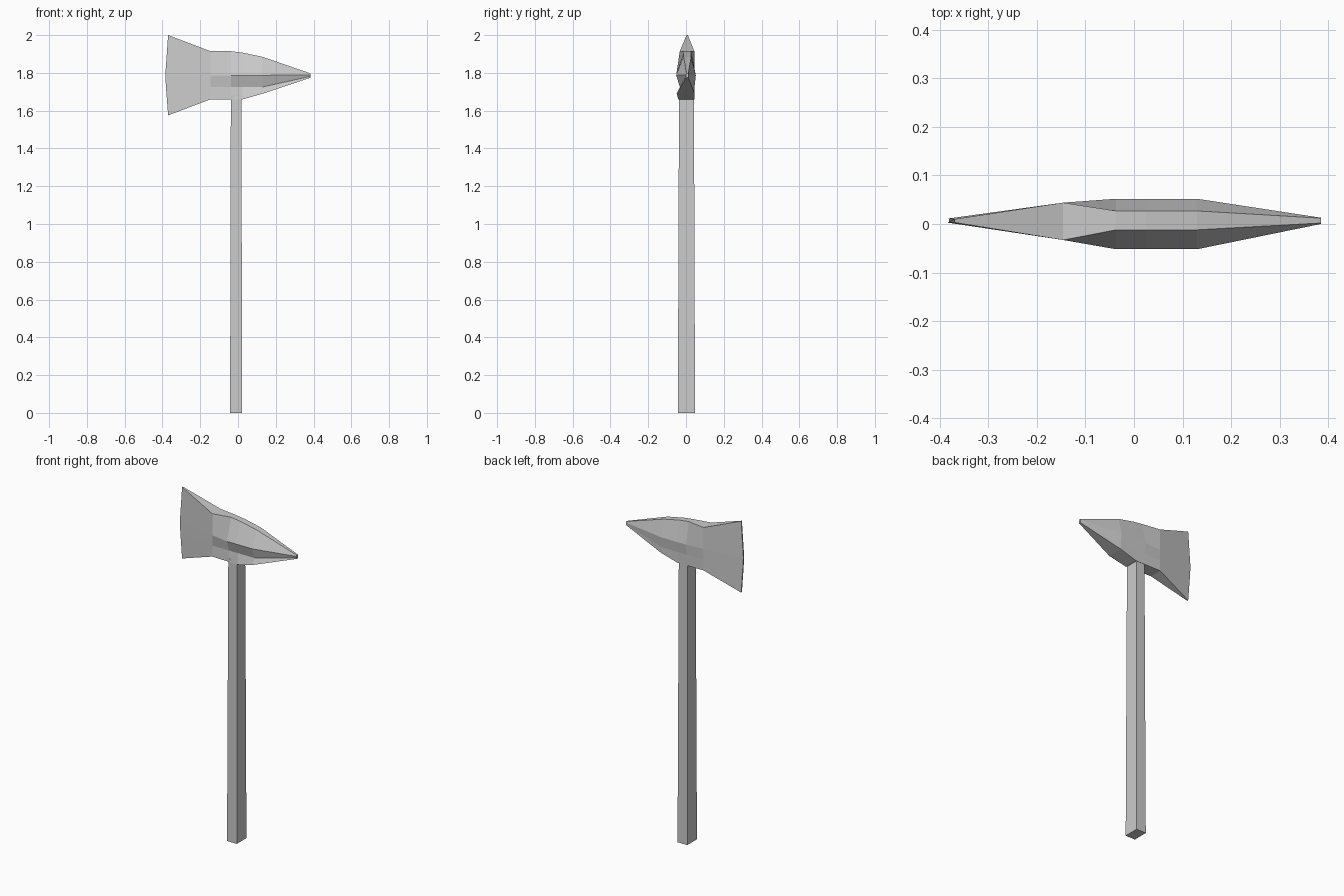
import bpy, bmesh

if "Cube" in bpy.data.objects:
    bpy.data.objects.remove(bpy.data.objects["Cube"])


def loft(name, rings):
    """Skin a list of equal-length point rings and cap both ends."""
    bm = bmesh.new()
    loops = [[bm.verts.new(p) for p in ring] for ring in rings]
    n = len(loops[0])
    for a, b in zip(loops, loops[1:]):
        for i in range(n):
            j = (i + 1) % n
            bm.faces.new((a[i], a[j], b[j], b[i]))
    bm.faces.new(loops[0])
    bm.faces.new(loops[-1])
    bmesh.ops.recalc_face_normals(bm, faces=bm.faces)
    mesh = bpy.data.meshes.new(name)
    bm.to_mesh(mesh)
    bm.free()
    obj = bpy.data.objects.new(name, mesh)
    bpy.context.collection.objects.link(obj)
    return obj


def section(levels):
    """Closed head section from (x, z, y_front, y_back) levels, top to bottom."""
    front = [(x, yf, z) for x, z, yf, yb in levels]
    back = [(x, yb, z) for x, z, yf, yb in levels]
    return front + back[::-1]


def body(x, top, bottom, y_top, y_mid, y_low, y_bottom):
    return section([(x, top, *y_top), (x, 1.787, *y_mid),
                    (x, 1.725, *y_low), (x, bottom, *y_bottom)])


# Axe head: cutting edge, cheek, faceted eye, and tapering spike
edge = section([(-0.37, 2.0, 0.003, 0.010), (-0.385, 1.787, 0.003, 0.011),
                (-0.381, 1.72, 0.003, 0.011), (-0.37, 1.575, 0.003, 0.010)])
flat = (-0.033, 0.044)
ridge = (-0.012, 0.027)
wide = (-0.052, 0.052)
waist = (-0.032, 0.045)
head = loft("axe_head", [
    edge,
    body(-0.146, 1.915, 1.66, flat, flat, flat, flat),
    body(-0.037, 1.915, 1.66, ridge, wide, waist, (-0.037, 0.044)),
    body(0.025, 1.907, 1.66, ridge, wide, waist, (-0.04, 0.044)),
    body(0.13, 1.885, 1.69, ridge, wide, waist, (-0.05, 0.046)),
    section([(0.385, 1.797, 0.002, 0.012), (0.385, 1.79, 0.0, 0.013),
             (0.385, 1.782, 0.0, 0.013), (0.385, 1.775, 0.002, 0.012)]),
])


# Handle: slightly tapered square shaft running up into the head
def rect(x0, x1, y0, y1, z):
    return [(x0, y0, z), (x1, y0, z), (x1, y1, z), (x0, y1, z)]


handle = loft("handle", [rect(-0.042, 0.022, -0.043, 0.048, 0),
                         rect(-0.038, 0.018, -0.037, 0.042, 1.68)])
